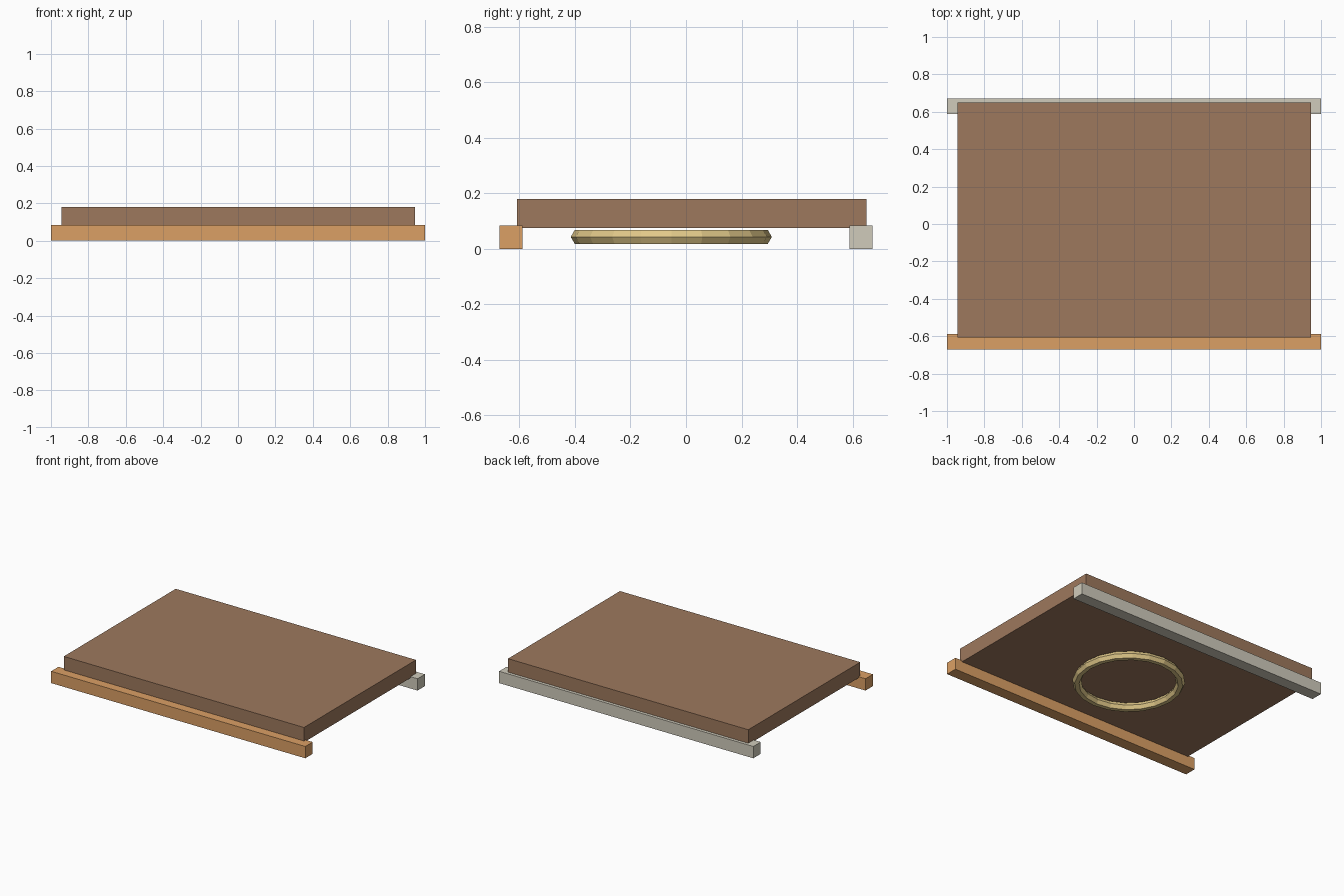
import bpy
from mathutils import Vector

if "Cube" in bpy.data.objects:
    bpy.data.objects.remove(bpy.data.objects["Cube"])


def material(name, rgb):
    m = bpy.data.materials.new(name)
    m.diffuse_color = (*rgb, 1)
    m.use_nodes = True
    m.node_tree.nodes["Principled BSDF"].inputs["Base Color"].default_value = m.diffuse_color
    return m


def box(name, lo, hi, mat):
    lo, hi = Vector(lo), Vector(hi)
    bpy.ops.mesh.primitive_cube_add(size=1, location=(lo + hi) / 2)
    ob = bpy.context.object
    ob.name = name
    ob.scale = hi - lo
    bpy.ops.object.transform_apply(location=False, rotation=False, scale=True)
    ob.data.materials.append(mat)
    return ob


brown = material("brown_wood", (0.34, 0.19, 0.11))
orange = material("orange_wood", (0.71, 0.35, 0.13))
grey = material("pale_grey", (0.63, 0.60, 0.50))
brass = material("brass", (0.75, 0.58, 0.25))

# Front and back support rails
box("front_rail", (-1, -0.672, 0), (1, -0.589, 0.084), orange)
box("back_rail", (-1, 0.589, 0), (1, 0.672, 0.084), grey)

# Flat panel resting on the rails, slightly towards the back
box("panel", (-0.945, -0.608, 0.075), (0.945, 0.65, 0.18), brown)

# Low-poly ring below the panel
bpy.ops.mesh.primitive_torus_add(
    major_segments=20, minor_segments=6, major_radius=0.333,
    minor_radius=0.029, location=(0, -0.053, 0.043))
ring = bpy.context.object
ring.name = "underside_ring"
ring.data.materials.append(brass)
bpy.ops.object.shade_flat()
